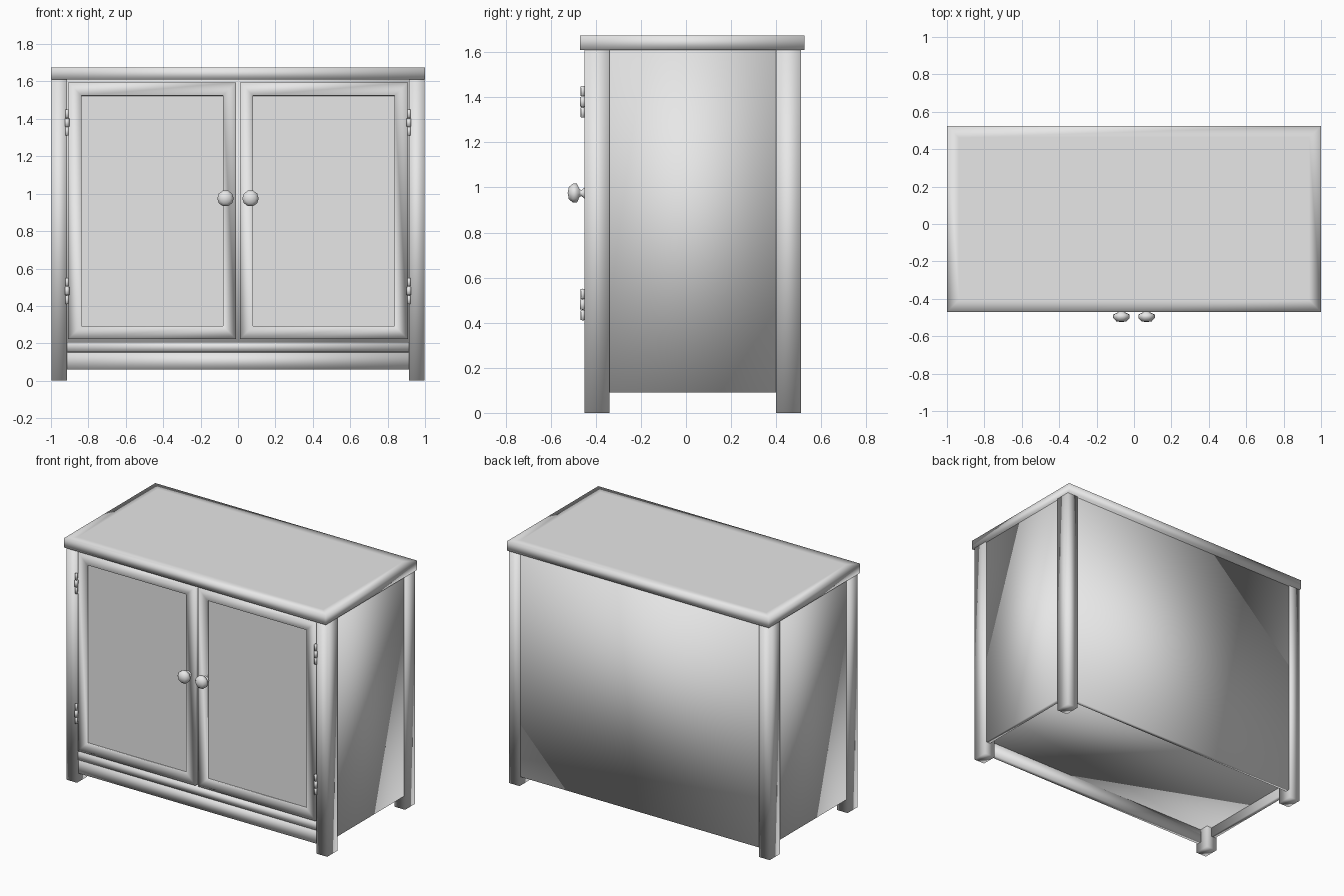
import bpy, bmesh, math
from mathutils import Vector, Matrix

cube = bpy.data.objects.get("Cube")
if cube:
    bpy.data.objects.remove(cube, do_unlink=True)

grey = bpy.data.materials.new("light_grey")
grey.use_nodes = True
grey.diffuse_color = (0.8, 0.8, 0.8, 1)
grey.node_tree.nodes["Principled BSDF"].inputs["Base Color"].default_value = (0.8, 0.8, 0.8, 1)


def finish(name, bm, flat=()):
    """Turn a bmesh into a smooth-shaded object; faces in flat stay flat."""
    bmesh.ops.recalc_face_normals(bm, faces=bm.faces)
    for f in bm.faces:
        f.smooth = f not in flat
    mesh = bpy.data.meshes.new(name)
    bm.to_mesh(mesh)
    bm.free()
    mesh.materials.append(grey)
    obj = bpy.data.objects.new(name, mesh)
    bpy.context.collection.objects.link(obj)
    return obj


def box_bm(x, y, z):
    """Box from (low, high) pairs, in any order."""
    bm = bmesh.new()
    size = [abs(b - a) for a, b in (x, y, z)]
    mid = Vector([(a + b) / 2 for a, b in (x, y, z)])
    bmesh.ops.create_cube(bm, size=1, matrix=Matrix.Translation(mid) @ Matrix.Diagonal((*size, 1)))
    bm.normal_update()
    return bm


def box(name, x, y, z):
    return finish(name, box_bm(x, y, z))


def facing(bm, direction):
    return max(bm.faces, key=lambda f: f.normal.dot(Vector(direction)))


def lathe(bm, profile, centre, axis, steps):
    """Spin (radius, height) points around an axis through centre."""
    turn = Vector((0, 0, 1)).rotation_difference(Vector(axis)).to_matrix().to_4x4()
    place = Matrix.Translation(centre) @ turn
    verts = [bm.verts.new(place @ Vector((r, 0, h))) for r, h in profile]
    edges = [bm.edges.new(pair) for pair in zip(verts, verts[1:])]
    bmesh.ops.spin(bm, geom=verts + edges, cent=centre, axis=axis,
                   angle=math.tau, steps=steps, use_merge=False)
    bmesh.ops.remove_doubles(bm, verts=bm.verts, dist=0.0005)


# Worktop with a softly shaded border
bm = box_bm((-1, 1), (-0.47, 0.525), (1.61, 1.675))
bmesh.ops.inset_region(bm, faces=[facing(bm, (0, 0, 1))], thickness=0.09)
finish("worktop", bm)

# Carcass
box("back_panel", (-0.92, 0.92), (0.47, 0.5), (0.06, 1.61))
box("bottom_shelf", (-0.96, 0.96), (-0.44, 0.47), (0.155, 0.208))
box("front_rail", (-0.92, 0.92), (-0.435, -0.4), (0.06, 0.15))

for side, s in (("left", 1), ("right", -1)):
    # Legs and side panel
    for place, y in (("front", (-0.45, -0.34)), ("back", (0.4, 0.51))):
        box(f"{place}_{side}_leg", (s * 0.915, s * 0.997), y, (0, 1.61))
    box(f"{side}_side_panel", (s * 0.955, s * 0.987), (-0.35, 0.41), (0.09, 1.61))

    # Door with a shallow recessed panel
    bm = box_bm((s * 0.01, s * 0.908), (-0.45, -0.405), (0.222, 1.595))
    panel = facing(bm, (0, -1, 0))
    bmesh.ops.inset_region(bm, faces=[panel], thickness=0.1)
    bmesh.ops.inset_region(bm, faces=[panel], thickness=0.001, depth=-0.01)
    finish(f"{side}_door", bm, flat=[panel])

    # Knob
    bm = bmesh.new()
    lathe(bm, [(0.026, 0), (0.014, 0.014), (0.018, 0.022), (0.044, 0.034),
               (0.044, 0.052), (0.028, 0.07), (0, 0.075)],
          Vector((s * 0.067, -0.45, 0.975)), Vector((0, -1, 0)), 10)
    finish(f"{side}_knob", bm)

    # Hinges made of stacked knuckles
    for place, z in (("lower", 0.41), ("upper", 1.31)):
        bm = bmesh.new()
        for i, r in enumerate((0.009, 0.012, 0.009)):
            lathe(bm, [(0, 0), (r, 0.002), (r, 0.045), (0, 0.047)],
                  Vector((s * 0.914, -0.458, z + i * 0.047)), Vector((0, 0, 1)), 8)
        finish(f"{place}_{side}_hinge", bm)
